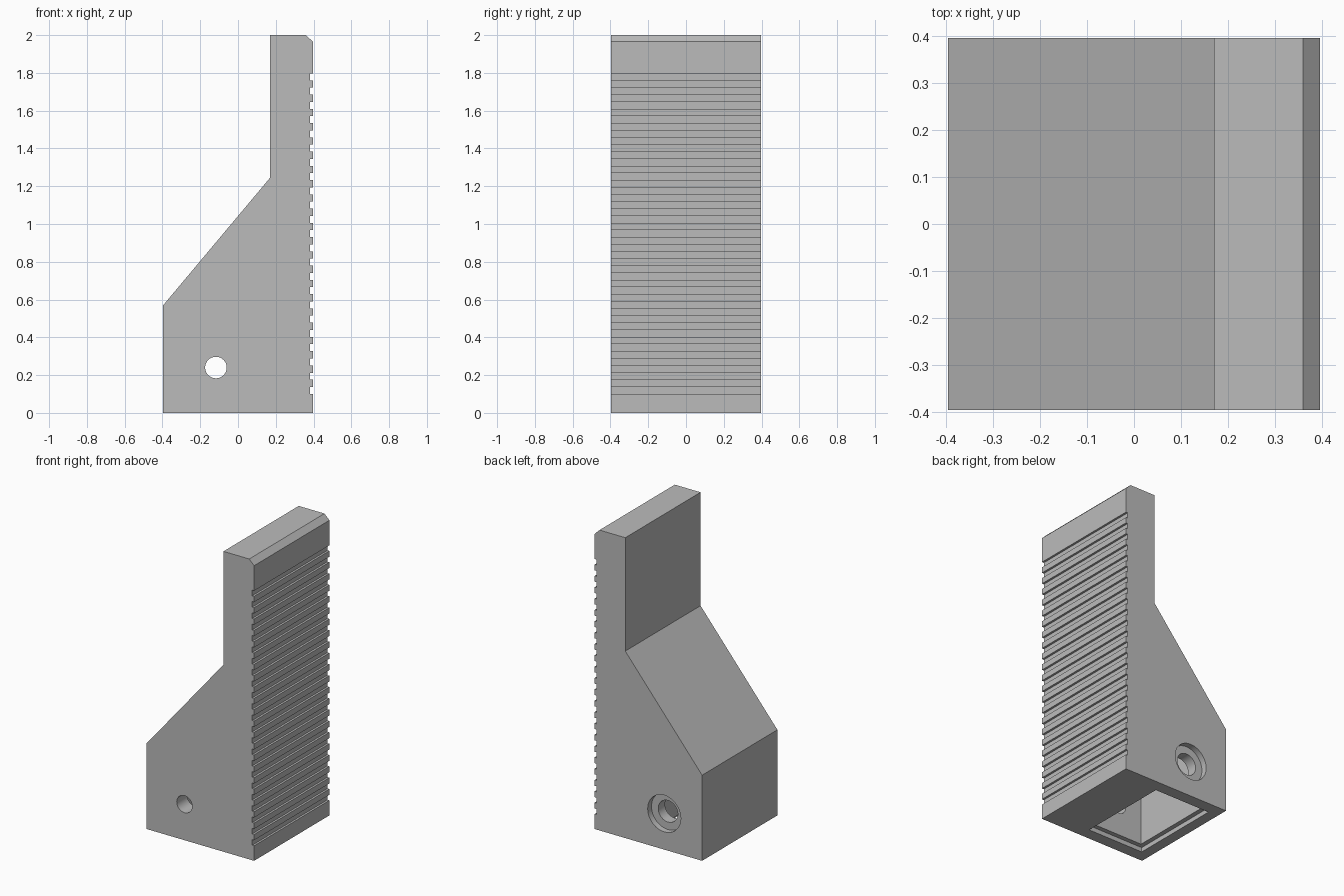
import bpy
import bmesh
from math import radians
from mathutils import Matrix

cube = bpy.data.objects.get("Cube")
if cube:
    bpy.data.objects.remove(cube, do_unlink=True)

HALF = 0.396                      # half width in x and y
HOLE_X, HOLE_Z = -0.117, 0.24     # pivot hole centre

grey = bpy.data.materials.new("plain_grey")
grey.use_nodes = True
grey.diffuse_color = (0.5, 0.5, 0.5, 1)
grey.node_tree.nodes["Principled BSDF"].inputs["Base Color"].default_value = grey.diffuse_color


def add_object(name, bm):
    bmesh.ops.recalc_face_normals(bm, faces=bm.faces)
    mesh = bpy.data.meshes.new(name)
    bm.to_mesh(mesh)
    bm.free()
    mesh.materials.append(grey)
    obj = bpy.data.objects.new(name, mesh)
    bpy.context.collection.objects.link(obj)
    return obj


def extrude_profile(name, points):
    bm = bmesh.new()
    face = bm.faces.new([bm.verts.new((x, -HALF, z)) for x, z in points])
    side = bmesh.ops.extrude_face_region(bm, geom=[face])["geom"]
    verts = [v for v in side if isinstance(v, bmesh.types.BMVert)]
    bmesh.ops.translate(bm, verts=verts, vec=(0, 2 * HALF, 0))
    return add_object(name, bm)


def box(name, x0, x1, half_y, z0, z1):
    bm = bmesh.new()
    place = Matrix.Translation(((x0 + x1) / 2, 0, (z0 + z1) / 2))
    scale = Matrix.Diagonal((x1 - x0, 2 * half_y, z1 - z0, 1))
    bmesh.ops.create_cube(bm, size=1, matrix=place @ scale)
    return add_object(name, bm)


def bore(name, radius, y0, y1):
    bm = bmesh.new()
    place = Matrix.Translation((HOLE_X, (y0 + y1) / 2, HOLE_Z))
    bmesh.ops.create_cone(bm, cap_ends=True, segments=48, radius1=radius, radius2=radius,
                          depth=abs(y1 - y0), matrix=place @ Matrix.Rotation(radians(90), 4, "X"))
    return add_object(name, bm)


# Side outline with evenly spaced grip grooves up the flat face
PITCH, GROOVE, DEPTH = 0.0755, 0.037, 0.014
outline = [(-HALF, 0), (HALF, 0)]
for i in range(23):
    z = 0.1 + i * PITCH
    outline += [(HALF, z), (HALF - DEPTH, z), (HALF - DEPTH, z + GROOVE), (HALF, z + GROOVE)]
outline += [(HALF, 1.965), (0.36, 2), (0.17, 2), (0.17, 1.245), (-HALF, 0.57)]
body = extrude_profile("grooved_jaw_body", outline)

# Stepped socket underneath, pivot hole and counterbore on the back
cutters = [
    box("socket_rim_cutter", -0.325, 0.091, 0.315, -0.1, 0.03),
    box("socket_cutter", -0.295, 0.061, 0.285, -0.05, 0.55),
    bore("front_hole_cutter", 0.057, -0.5, 0),
    bore("back_hole_cutter", 0.072, 0, 0.5),
    bore("counterbore_cutter", 0.122, HALF - 0.04, 0.5),
]
bpy.context.view_layer.objects.active = body
for cutter in cutters:
    cutter.hide_render = True
    cut = body.modifiers.new(cutter.name, "BOOLEAN")
    cut.operation = "DIFFERENCE"
    cut.solver = "EXACT"
    cut.object = cutter
    bpy.ops.object.modifier_apply(modifier=cut.name)
    bpy.data.objects.remove(cutter, do_unlink=True)

# Smooth bores, sharp edges elsewhere
bpy.ops.object.select_all(action="DESELECT")
body.select_set(True)
bpy.ops.object.shade_smooth_by_angle(angle=radians(25))
